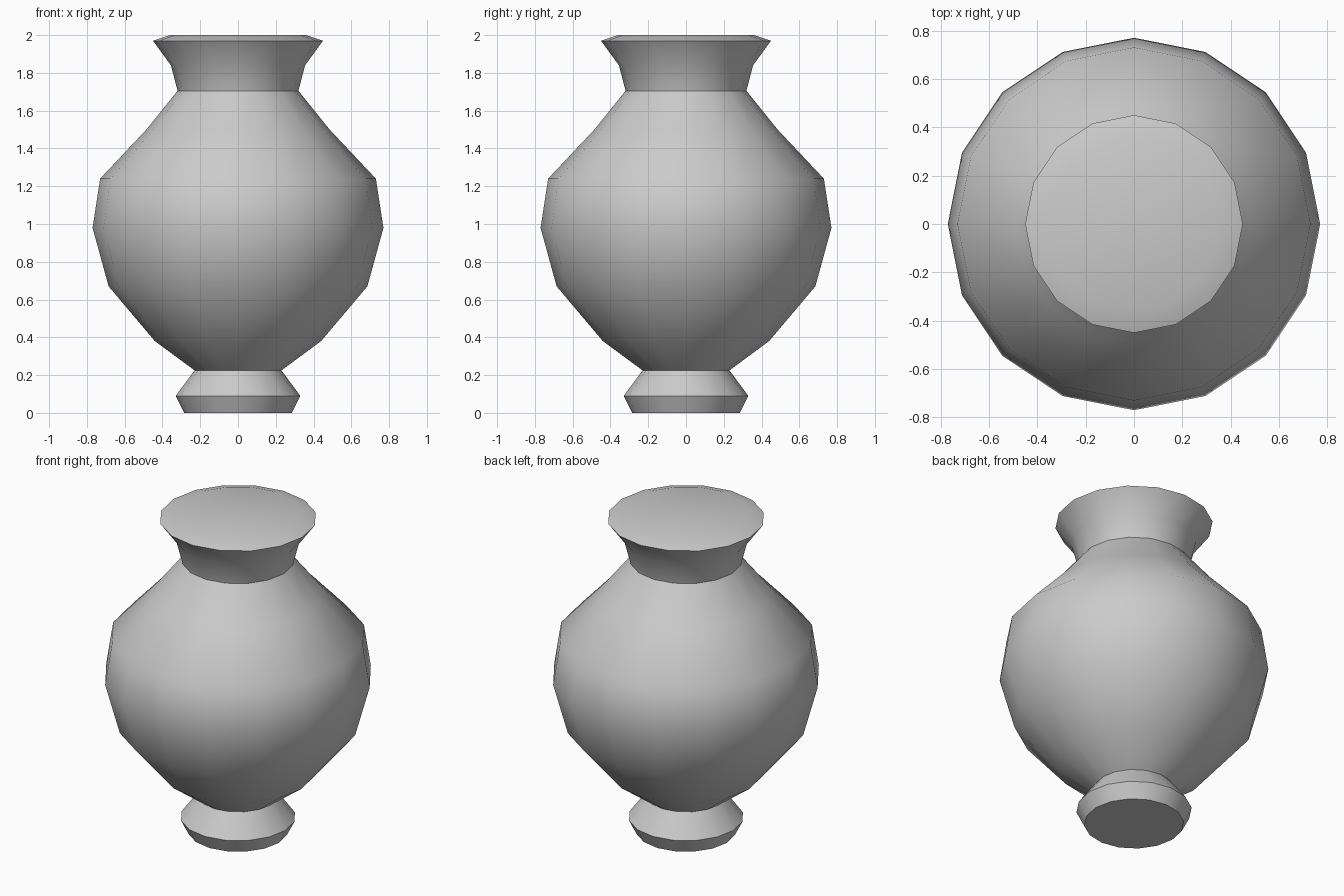
import bpy, bmesh, math

if "Cube" in bpy.data.objects:
    bpy.data.objects.remove(bpy.data.objects["Cube"])

SIDES = 16

# Vase outline as (radius, height), from foot to rim
profile = [
    (0.285, 0.0), (0.33, 0.09), (0.23, 0.225),               # foot
    (0.44, 0.38), (0.685, 0.67), (0.77, 0.98),               # belly
    (0.73, 1.24), (0.485, 1.50), (0.32, 1.705),              # shoulder
    (0.355, 1.84), (0.45, 1.97), (0.36, 2.0),                # neck and rim
]


def lathe(name, outline, sides):
    bm = bmesh.new()
    rings = []
    for r, z in outline:
        angles = [2 * math.pi * i / sides for i in range(sides)]
        rings.append([bm.verts.new((r * math.cos(a), r * math.sin(a), z)) for a in angles])
    for low, high in zip(rings, rings[1:]):
        for i in range(sides):
            j = (i + 1) % sides
            bm.faces.new((low[i], low[j], high[j], high[i]))
    # Closed base and top
    bm.faces.new(rings[0][::-1])
    bm.faces.new(rings[-1])
    mesh = bpy.data.meshes.new(name)
    bm.to_mesh(mesh)
    bm.free()
    obj = bpy.data.objects.new(name, mesh)
    bpy.context.collection.objects.link(obj)
    return obj


vase = lathe("vase", profile, SIDES)

# Smooth body, crisp creases at foot, neck and rim
bpy.context.view_layer.objects.active = vase
vase.select_set(True)
bpy.ops.object.shade_smooth_by_angle(angle=math.radians(42))
